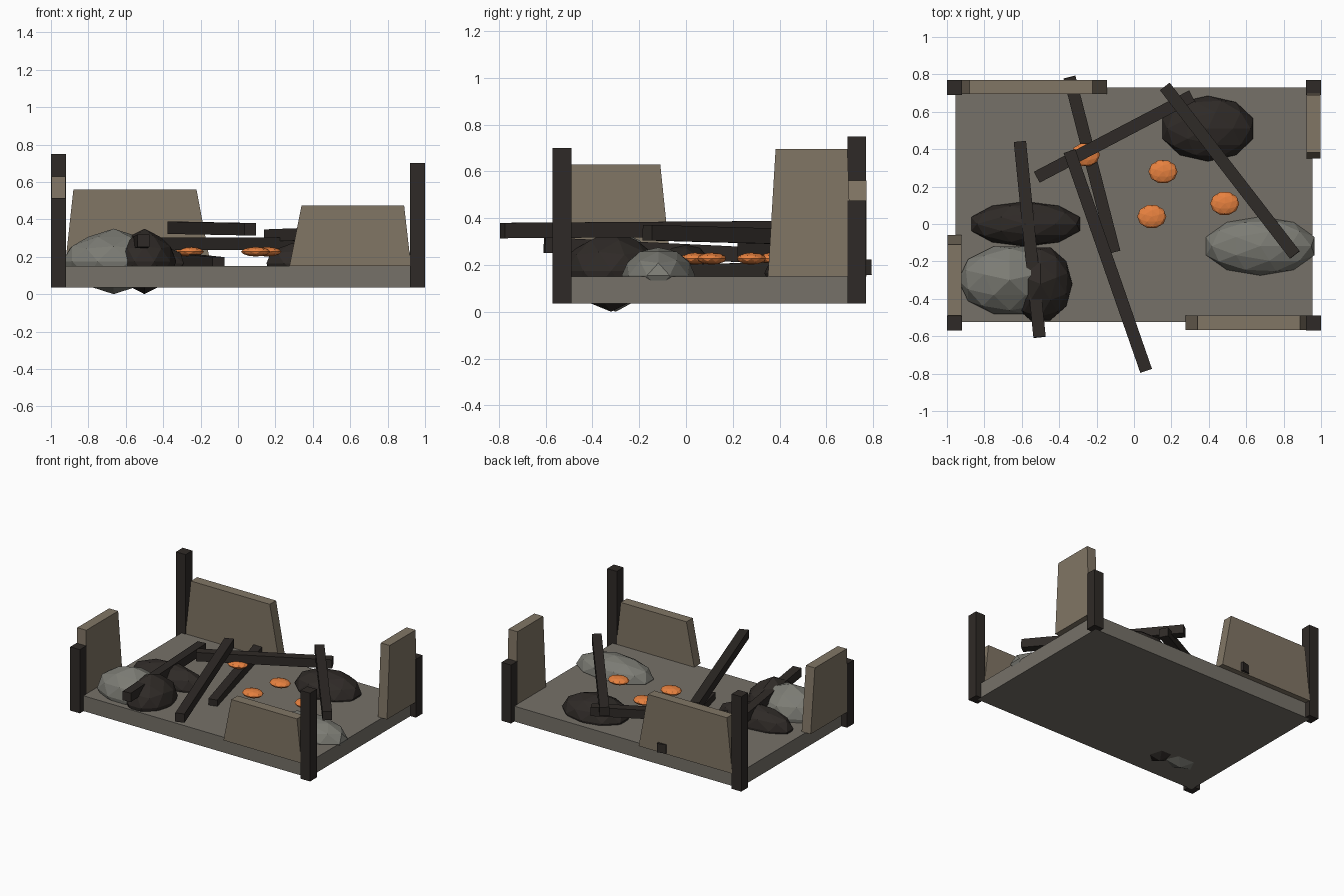
import bpy, bmesh
from math import pi
from mathutils import Vector, Matrix

if "Cube" in bpy.data.objects:
    bpy.data.objects.remove(bpy.data.objects["Cube"])


def material(name, rgb):
    m = bpy.data.materials.new(name)
    m.diffuse_color = (*rgb, 1)
    m.use_nodes = True
    m.node_tree.nodes["Principled BSDF"].inputs["Base Color"].default_value = m.diffuse_color
    return m


STONE = material("stone_floor", (0.18, 0.165, 0.14))
WALL = material("plaster", (0.22, 0.18, 0.13))
CHAR = material("charred_wood", (0.028, 0.023, 0.02))
ASH = material("ash_grey", (0.2, 0.2, 0.175))
EMBER = material("ember_orange", (0.8, 0.22, 0.05))


def finish(bm, name, mat):
    bmesh.ops.recalc_face_normals(bm, faces=bm.faces)
    me = bpy.data.meshes.new(name)
    bm.to_mesh(me)
    bm.free()
    me.materials.append(mat)
    ob = bpy.data.objects.new(name, me)
    bpy.context.collection.objects.link(ob)
    return ob


def box(name, lo, hi, mat):
    lo, hi = Vector(lo), Vector(hi)
    bm = bmesh.new()
    bmesh.ops.create_cube(bm, size=1, matrix=Matrix.Translation((lo + hi) / 2)
                          @ Matrix.Diagonal((*(hi - lo), 1)))
    return finish(bm, name, mat)


def panel(name, axis, base, top, z, mid):
    """Trapezoid wall stub running along x or y, 0.075 thick."""
    bm = bmesh.new()
    outline = [(base[0], 0.15), (base[1], 0.15), (top[1], z), (top[0], z)]
    rings = []
    for d in (mid - 0.0375, mid + 0.0375):
        rings.append([bm.verts.new((u, d, h) if axis == "x" else (d, u, h))
                      for u, h in outline])
    a, b = rings
    bm.faces.new(a)
    bm.faces.new(b)
    for i in range(4):
        j = (i + 1) % 4
        bm.faces.new((a[i], a[j], b[j], b[i]))
    return finish(bm, name, WALL)


def beam(name, p, q, t=0.066):
    p, q = Vector(p), Vector(q)
    d = q - p
    bm = bmesh.new()
    rot = d.to_track_quat("X", "Z").to_matrix().to_4x4()
    bmesh.ops.create_cube(bm, size=1, matrix=Matrix.Translation((p + q) / 2) @ rot
                          @ Matrix.Diagonal((d.length, t, t, 1)))
    return finish(bm, name, CHAR)


def rock(name, loc, radii, mat, turn=0, detail=2, point=1.0):
    """Faceted lump; point < 1 flattens all but the two pole vertices."""
    bm = bmesh.new()
    bmesh.ops.create_icosphere(bm, subdivisions=detail, radius=1,
                               matrix=Matrix.Rotation(turn, 4, "Z"))
    for v in bm.verts:
        if abs(v.co.z) < 0.99:
            v.co.z *= point
        v.co = Vector(loc) + Vector(c * r for c, r in zip(v.co, radii))
    return finish(bm, name, mat)


# Floor slab
box("floor_slab", (-0.955, -0.525, 0.035), (0.955, 0.73, 0.15), STONE)

# Burnt corner posts of different heights
for name, x, y, h in (("front_left", -0.96, -0.53, 0.515), ("front_right", 0.96, -0.53, 0.70),
                      ("back_left", -0.96, 0.73, 0.75), ("back_right", 0.96, 0.73, 0.475)):
    box(name + "_post", (x - 0.04, y - 0.04, 0.035), (x + 0.04, y + 0.04, h), CHAR)

# Broken wall stubs
panel("back_wall", "x", (-0.925, -0.145), (-0.88, -0.222), 0.56, 0.733)
panel("front_wall", "x", (0.275, 0.925), (0.34, 0.888), 0.475, -0.528)
panel("left_wall", "y", (-0.51, -0.06), (-0.49, -0.11), 0.63, -0.96)
panel("right_wall", "y", (0.35, 0.71), (0.383, 0.69), 0.695, 0.96)

# Fallen beams
for i, (p, q) in enumerate((
        ((-0.61, 0.44, 0.235), (-0.505, -0.605, 0.285)),
        ((-0.345, 0.785, 0.19), (-0.105, -0.15, 0.165)),
        ((-0.52, 0.25, 0.27), (0.31, 0.685, 0.27)),
        ((-0.345, 0.39, 0.355), (0.065, -0.785, 0.347)),
        ((0.165, 0.735, 0.313), (0.86, -0.165, 0.338)))):
    beam(f"fallen_beam_{i + 1}", p, q)

# Rubble heaps
rock("ash_heap_left", (-0.665, -0.3, 0.175), (0.275, 0.19, 0.175), ASH, pi / 2, point=0.88)
rock("char_heap_front", (-0.5, -0.32, 0.175), (0.17, 0.205, 0.175), CHAR, pi / 2, point=0.88)
rock("char_heap_left", (-0.58, 0.0, 0.165), (0.305, 0.12, 0.125), CHAR)
rock("char_heap_back", (0.395, 0.51, 0.165), (0.255, 0.175, 0.125), CHAR)
rock("ash_heap_right", (0.675, -0.118, 0.155), (0.305, 0.157, 0.12), ASH)

# Glowing embers
for i, (x, y) in enumerate(((-0.26, 0.37), (0.155, 0.28), (0.095, 0.04), (0.485, 0.11))):
    rock(f"ember_{i + 1}", (x, y, 0.227), (0.078, 0.064, 0.026), EMBER, 0.3)
